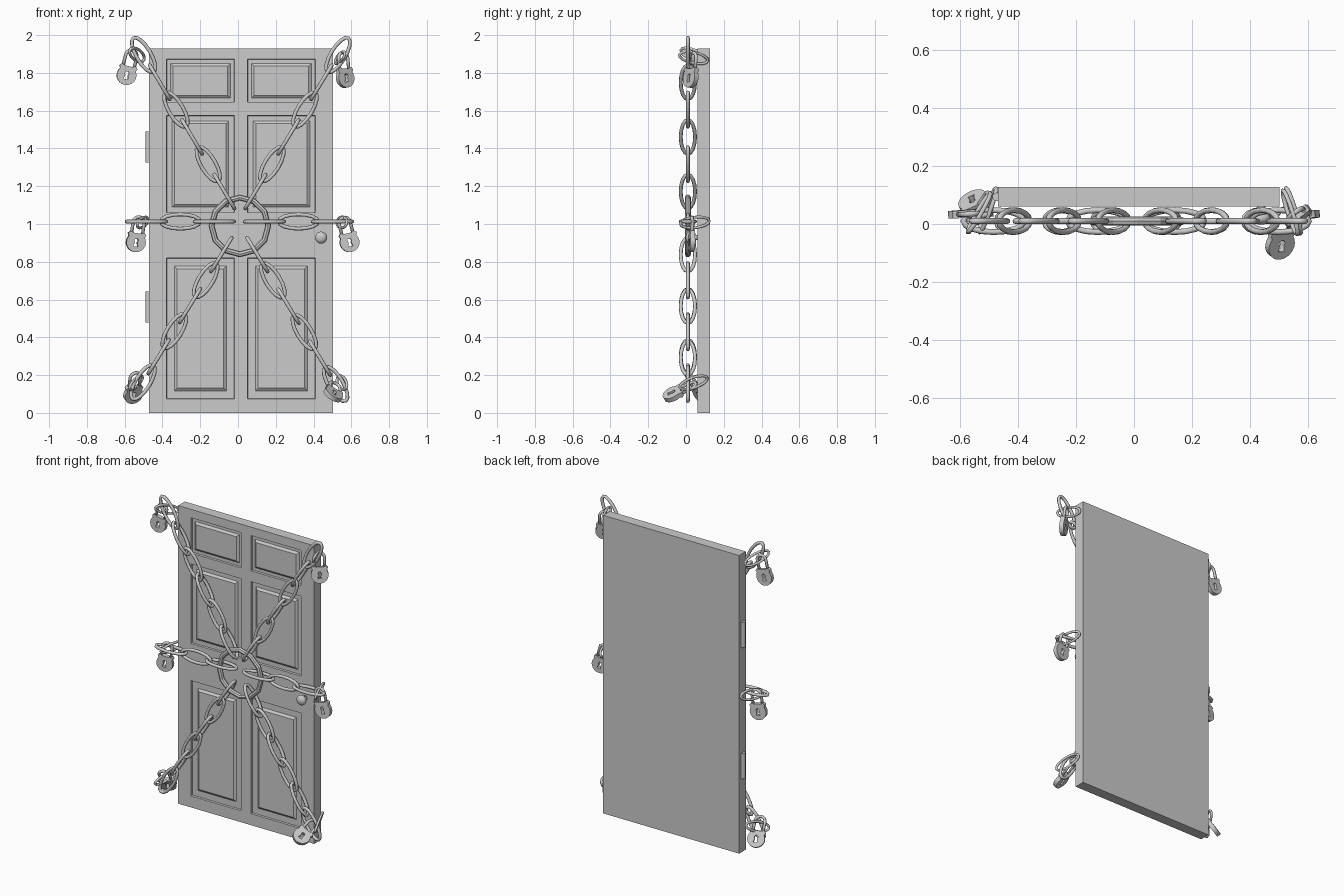
import bpy, bmesh, math
from mathutils import Vector, Matrix

if "Cube" in bpy.data.objects:
    bpy.data.objects.remove(bpy.data.objects["Cube"])


def add(name, mesh, matrix=None, smooth=False):
    ob = bpy.data.objects.new(name, mesh)
    bpy.context.collection.objects.link(ob)
    if matrix is not None:
        ob.matrix_world = matrix
    if smooth:
        mesh.polygons.foreach_set("use_smooth", [True] * len(mesh.polygons))
    return ob


def from_bm(bm, name):
    me = bpy.data.meshes.new(name)
    bmesh.ops.recalc_face_normals(bm, faces=bm.faces[:])
    bm.to_mesh(me)
    bm.free()
    return me


def frame(loc, x, y, scale=1.0):
    """Matrix with local X along x and local Y close to y."""
    x = Vector(x).normalized()
    z = x.cross(Vector(y)).normalized()
    y = z.cross(x)
    m = Matrix((x, y, z)).transposed().to_4x4()
    return Matrix.Translation(loc) @ m @ Matrix.Scale(scale, 4)


def oval_ring(name, a, b, r, seg, sides):
    """Oval torus in the XY plane, swept with a constant round section."""
    bm = bmesh.new()
    rows = []
    for i in range(seg):
        t = 2 * math.pi * i / seg
        c = Vector((a * math.cos(t), b * math.sin(t), 0))
        n = Vector((b * math.cos(t), a * math.sin(t), 0)).normalized()
        rows.append([bm.verts.new(c + n * r * math.cos(2 * math.pi * j / sides)
                     + Vector((0, 0, r * math.sin(2 * math.pi * j / sides)))) for j in range(sides)])
    for i in range(seg):
        p, q = rows[i], rows[(i + 1) % seg]
        for j in range(sides):
            k = (j + 1) % sides
            bm.faces.new((p[j], q[j], q[k], p[k]))
    return from_bm(bm, name)


def curve_mesh(name, loops, flat, depth):
    """Flat curves are filled and extruded, others become round bars."""
    cu = bpy.data.curves.new(name, 'CURVE')
    cu.dimensions = '2D' if flat else '3D'
    cu.fill_mode = 'BOTH' if flat else 'FULL'
    if flat:
        cu.extrude = depth
    else:
        cu.bevel_depth = depth
        cu.bevel_resolution = 2
        cu.use_fill_caps = True
    for pts in loops:
        sp = cu.splines.new('POLY')
        sp.points.add(len(pts) - 1)
        for p, (x, y) in zip(sp.points, pts):
            p.co = (x, y, 0, 1)
        sp.use_cyclic_u = flat
    ob = bpy.data.objects.new(name + "_curve", cu)
    bpy.context.collection.objects.link(ob)
    dg = bpy.context.evaluated_depsgraph_get()
    me = bpy.data.meshes.new_from_object(ob.evaluated_get(dg))
    bpy.data.objects.remove(ob)
    bm = bmesh.new()
    bm.from_mesh(me)
    bmesh.ops.remove_doubles(bm, verts=bm.verts[:], dist=1e-5)
    return from_bm(bm, name)


def arc(cx, cy, r, a0, a1, n):
    return [(cx + r * math.cos(math.radians(a0 + (a1 - a0) * i / n)),
             cy + r * math.sin(math.radians(a0 + (a1 - a0) * i / n))) for i in range(n + 1)]


# Door slab with six raised panels
xs = [-0.47, -0.379, -0.019, 0.05, 0.41, 0.503]
zs = [0, 0.074, 0.82, 1.06, 1.575, 1.645, 1.873, 1.928]
bm = bmesh.new()
grid = [[bm.verts.new((x, 0.06, z)) for x in xs] for z in zs]
panels = {}
for j in range(len(zs) - 1):
    for i in range(len(xs) - 1):
        f = bm.faces.new((grid[j][i], grid[j][i + 1], grid[j + 1][i + 1], grid[j + 1][i]))
        if i in (1, 3) and j in (1, 3, 5):
            panels[f] = 0.041 if j == 1 else 0.028 if j == 3 else 0.02
bm.normal_update()
rim = [e for e in bm.edges if e.is_boundary]
ext = bmesh.ops.extrude_edge_only(bm, edges=rim)["geom"]
for v in ext:
    if isinstance(v, bmesh.types.BMVert):
        v.co.y = 0.128
bmesh.ops.contextual_create(bm, geom=[e for e in ext if isinstance(e, bmesh.types.BMEdge)])
for f, gap in panels.items():
    for t, d in ((0.002, -0.012), (gap, 0), (0.014, 0.011)):
        bmesh.ops.inset_individual(bm, faces=[f], thickness=t, depth=d, use_even_offset=True)
add("door", from_bm(bm, "door"))

# Hinges
for z in (0.56, 1.408):
    bm = bmesh.new()
    bmesh.ops.create_cone(bm, cap_ends=True, segments=12, radius1=0.015, radius2=0.015, depth=0.163,
                          matrix=Matrix.Translation((-0.475, 0.094, z)))
    add("hinge", from_bm(bm, "hinge"))

# Door knob with stem
bm = bmesh.new()
rot = Matrix.Rotation(math.pi / 2, 4, 'X')
bmesh.ops.create_cone(bm, cap_ends=True, segments=16, radius1=0.014, radius2=0.014, depth=0.04,
                      matrix=Matrix.Translation((0.44, 0.045, 0.928)) @ rot)
bmesh.ops.create_uvsphere(bm, u_segments=16, v_segments=10, radius=0.032,
                          matrix=Matrix.Translation((0.44, 0.02, 0.928)) @ rot @ Matrix.Diagonal((1, 1, 0.7, 1)))
add("door_knob", from_bm(bm, "door_knob"), smooth=True)

# Central ring
add("center_ring", oval_ring("center_ring", 0.15, 0.15, 0.016, 12, 8),
    frame((0.01, 0.01, 0.99), (1, 0, 0), (0, 0, 1)))

# Six chains: start x, z, step x, z, number of links
link = oval_ring("chain_link", 0.105, 0.038, 0.01, 16, 8)
chains = [(-0.072, 1.172, -0.0855, 0.1445, 6), (0.092, 1.172, 0.0875, 0.1445, 6),
          (-0.125, 1.013, -0.18, 0, 3), (0.14, 1.013, 0.18, 0, 3),
          (-0.088, 0.838, -0.083, -0.135, 6), (0.102, 0.838, 0.083, -0.137, 6)]
for x, z, dx, dz, n in chains:
    for k in range(n):
        side = (0, 1, 0) if k % 2 == 0 else (-dz, 0, dx)
        add("chain_link", link, frame((x + dx * k, 0.01, z + dz * k), (dx, 0, dz), side), True)

# Padlock parts: round body with keyhole, and shackle
outline = arc(0, -0.002, 0.052, 145, 395, 16) + [(0.049, 0.042), (0.038, 0.053), (0.02, 0.047)]
outline += [(-0.02, 0.047), (-0.038, 0.053), (-0.049, 0.042)]
keyhole = arc(0, 0.008, 0.011, -50, 230, 8) + [(-0.012, -0.024), (0.012, -0.024)]
body = curve_mesh("padlock_body", [outline, keyhole], True, 0.013)
shackle = curve_mesh("padlock_shackle", [[(0.03, 0.04)] + arc(0, 0.103, 0.03, 0, 180, 10) + [(-0.03, 0.04)]],
                     False, 0.009)

# Chain ends: lock centre, lock up direction, lock face normal, edge link centre, edge link axis
ends = [((-0.59, 0.035, 1.79), (0.25, 0, 1), (0.1, -1, 0.1), (-0.535, 0.04, 1.895), (0.45, 0.8, -0.3)),
        ((0.567, 0.025, 1.775), (-0.1, 0.1, 1), (0.6, -0.8, 0), (0.54, 0.04, 1.88), (-0.3, 0.9, -0.2)),
        ((-0.541, 0.03, 0.905), (0.15, 0, 1), (0.2, -1, 0), (-0.505, 0.047, 1.008), (0.35, 0.95, 0.1)),
        ((0.59, 0.03, 0.905), (-0.25, 0, 1), (0.1, -1, 0.1), (0.55, 0.047, 1.008), (-0.3, 0.95, 0.1)),
        ((-0.555, 0.075, 0.1), (0.1, -0.5, 0.8), (0.4, -0.75, -0.5), (-0.54, 0.04, 0.16), (0.4, 0.8, 0.3)),
        ((0.505, -0.069, 0.1), (0.1, 0.88, 0.4), (0.5, -0.4, 0.75), (0.55, 0.04, 0.16), (-0.3, 0.9, 0.3))]
for c, up, nrm, lc, axis in ends:
    right = Vector(up).cross(Vector(nrm))
    m = frame(c, right, up)
    add("padlock_body", body, m)
    add("padlock_shackle", shackle, m, True)
    add("edge_link", link, frame(lc, axis, (0.3, 0, 1), 0.77), True)
